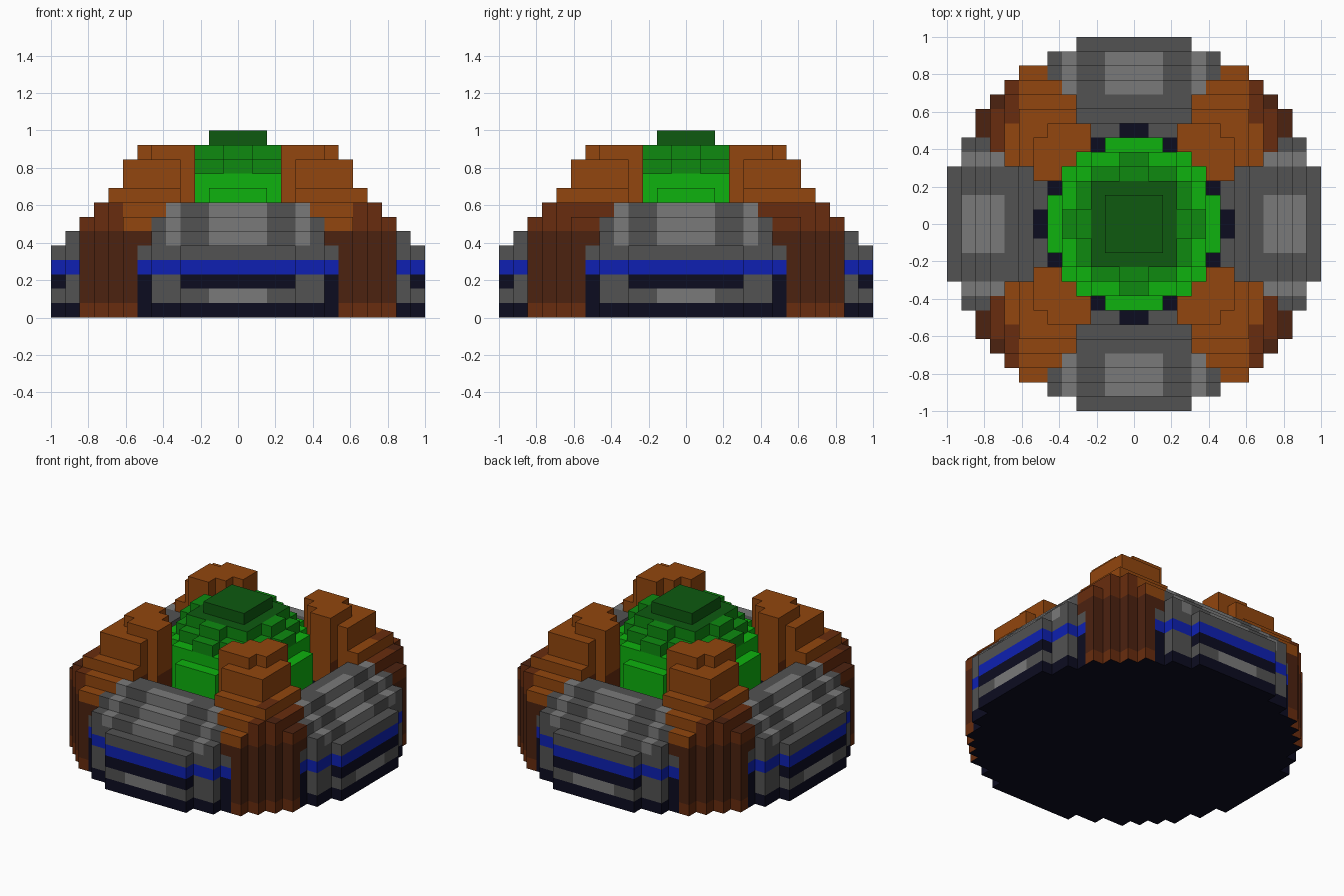
import bpy, bmesh, math

if "Cube" in bpy.data.objects:
    bpy.data.objects.remove(bpy.data.objects["Cube"])

V = 2 / 26                      # edge of one block
N = 13                          # blocks from centre to rim

# Colours
def srgb(c):
    c /= 255
    return c / 12.92 if c <= 0.04045 else ((c + 0.055) / 1.055) ** 2.4

COLOURS = {
    "bright_green": (14, 178, 14), "mid_green": (14, 138, 16), "dark_green": (14, 90, 16),
    "orange_brown": (146, 70, 14), "red_brown": (104, 44, 14), "dark_brown": (76, 34, 16),
    "grey": (82, 82, 82), "light_grey": (122, 122, 122),
    "blue": (14, 32, 178), "navy": (12, 12, 32)}
MATS = {}
for name, rgb in COLOURS.items():
    m = bpy.data.materials.new(name)
    m.diffuse_color = (*[srgb(c) for c in rgb], 1)
    m.use_nodes = True
    m.node_tree.nodes["Principled BSDF"].inputs["Base Color"].default_value = m.diffuse_color
    MATS[name] = m

# Half widths of the round plan, per row from the centre
PLAN = [13, 13, 13, 13, 12, 12, 11, 11, 10, 9, 8, 6, 4]
# Height of the grey wings by distance from the centre
WING_H = {5: 6, 6: 6, 7: 7, 8: 8, 9: 8, 10: 7, 11: 6, 12: 5}
# First claw block along the short axis, by distance on the long axis
CLAW_START = {3: 3, 4: 3, 5: 3, 6: 3, 7: 4, 8: 4, 9: 5, 10: 6}
CLAW_H = {7: 11, 8: 9, 9: 8, 10: 7}


def column(i, j):
    """Part name and height of one column in the quadrant."""
    if not (0 <= i < N and 0 <= j < N) or i >= PLAN[j]:
        return None, 0
    lo, hi = min(i, j), max(i, j)
    r2 = (i + .5) ** 2 + (j + .5) ** 2
    if hi in CLAW_START and lo >= CLAW_START[hi] and not (lo == 3 and hi <= 4):
        return "claws", 11 if lo == hi == 6 else CLAW_H.get(hi, 12)
    if r2 < 36 and hi <= 5:
        if hi < 2:
            return "dome", 13
        return "dome", round(6.5 + math.sqrt(38 - r2))
    return "hull", WING_H.get(hi, 6)


def hull_colour(lo, hi, k, top):
    if k == 0:
        return "navy"
    if top and ((lo, hi) == (2, 5) or (lo, hi) == (0, 6)):
        return "navy"
    if k == 3:
        return "blue"
    if k < 3:
        if hi == 12:
            return "navy" if k == 2 else ("light_grey" if lo < 2 else "grey")
        return "grey" if lo < 6 else "navy"
    if 9 <= hi <= 11 and lo in (0, 1, 4) and k > 4:
        return "light_grey"
    return "grey"


def claw_colour(i, j, k, d):
    if d == (0, 0, 1):
        if i == 10 or (i == 9 and j >= 8):
            return "dark_brown"
        return "red_brown" if i >= 9 or (i == 8 and j >= 7) else "orange_brown"
    if k == 0:
        return "red_brown"
    if k < 6:
        return "dark_brown"
    if k < 8 and (d[0] or i >= 8):
        return "red_brown"
    return "orange_brown"


def colour(part, i, j, k, d):
    if d == (0, 0, -1):
        return "navy"
    lo, hi = min(i, j), max(i, j)
    top = d == (0, 0, 1)
    if part == "dome":
        if k == 12 or (top and hi < 3):
            return "dark_green"
        if k < 6:
            return "navy"
        return "mid_green" if k >= 10 else "bright_green"
    # Claw feet rest on the edges of the striped hull
    if part == "hull" or ((lo, hi) == (6, 10) and k < 5):
        return hull_colour(lo, hi, k, top)
    return claw_colour(i, j, k, d)


# Exposed block sides: direction and its four corners
SIDES = {
    (1, 0, 0): ((1, 0, 0), (1, 1, 0), (1, 1, 1), (1, 0, 1)),
    (-1, 0, 0): ((0, 0, 0), (0, 0, 1), (0, 1, 1), (0, 1, 0)),
    (0, 1, 0): ((0, 1, 0), (0, 1, 1), (1, 1, 1), (1, 1, 0)),
    (0, -1, 0): ((0, 0, 0), (1, 0, 0), (1, 0, 1), (0, 0, 1)),
    (0, 0, 1): ((0, 0, 1), (1, 0, 1), (1, 1, 1), (0, 1, 1)),
    (0, 0, -1): ((0, 0, 0), (0, 1, 0), (1, 1, 0), (1, 0, 0))}


def solid(i, j, k):
    if i < 0 or j < 0:          # mirrored neighbours
        return True
    return 0 <= k < column(i, j)[1]


def build(part, obj_name):
    """One quadrant of stepped blocks, mirrored to all four sides."""
    me = bpy.data.meshes.new(obj_name)
    names = list(MATS)
    for n in names:
        me.materials.append(MATS[n])
    bm = bmesh.new()
    for i in range(N):
        for j in range(N):
            p, h = column(i, j)
            if p != part:
                continue
            for k in range(h):
                for d, corners in SIDES.items():
                    if solid(i + d[0], j + d[1], k + d[2]):
                        continue
                    f = bm.faces.new([bm.verts.new(((i + a) * V, (j + b) * V, (k + c) * V))
                                      for a, b, c in corners])
                    f.material_index = names.index(colour(p, i, j, k, d))
    bmesh.ops.remove_doubles(bm, verts=bm.verts, dist=1e-4)
    bm.to_mesh(me)
    bm.free()
    ob = bpy.data.objects.new(obj_name, me)
    bpy.context.collection.objects.link(ob)
    mod = ob.modifiers.new("mirror", 'MIRROR')
    mod.use_axis = (True, True, False)
    mod.merge_threshold = 1e-4


build("dome", "centre_dome")
build("hull", "striped_hull")
build("claws", "corner_claws")
